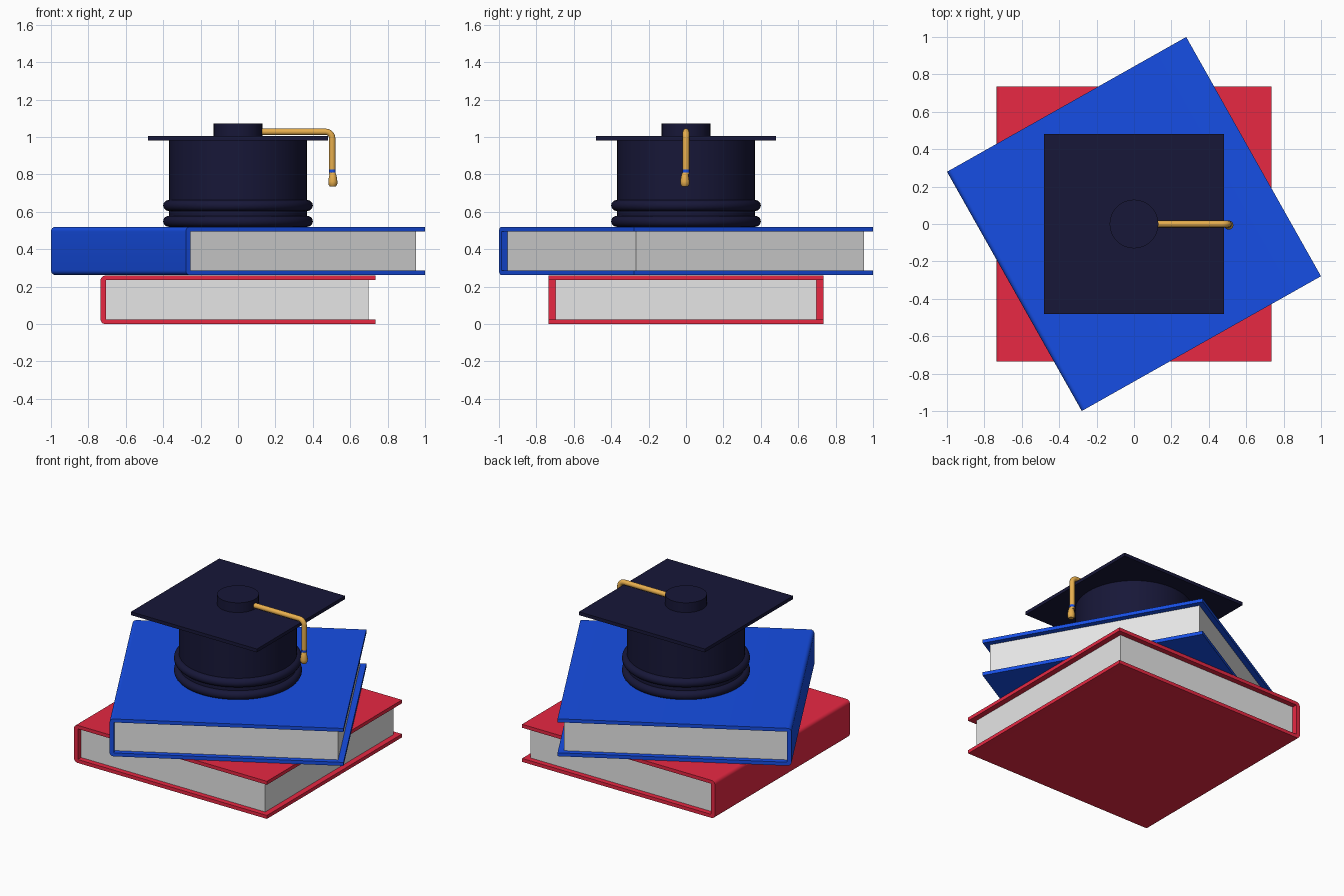
import bpy, bmesh, math
from mathutils import Matrix

if "Cube" in bpy.data.objects:
    bpy.data.objects.remove(bpy.data.objects["Cube"])


def material(name, r, g, b):
    lin = [(c / 255 / 12.92 if c < 11 else ((c / 255 + 0.055) / 1.055) ** 2.4) for c in (r, g, b)]
    m = bpy.data.materials.new(name)
    m.diffuse_color = (*lin, 1)
    m.use_nodes = True
    m.node_tree.nodes["Principled BSDF"].inputs["Base Color"].default_value = m.diffuse_color
    return m


RED = material("red cover", 232, 40, 67)
BLUE = material("blue cover", 22, 78, 229)
PAPER = material("paper", 230, 230, 230)
NAVY = material("dark navy cloth", 23, 23, 56)
GOLD = material("gold cord", 232, 175, 78)


def finish(name, bm, mat, smooth=False, rot=0):
    bmesh.ops.recalc_face_normals(bm, faces=bm.faces)
    bm.transform(Matrix.Rotation(rot, 4, 'Z'))
    me = bpy.data.meshes.new(name)
    bm.to_mesh(me)
    bm.free()
    ob = bpy.data.objects.new(name, me)
    bpy.context.collection.objects.link(ob)
    me.materials.append(mat)
    if smooth:
        bpy.ops.object.select_all(action='DESELECT')
        ob.select_set(True)
        bpy.context.view_layer.objects.active = ob
        bpy.ops.object.shade_smooth_by_angle(angle=math.radians(40))
    return ob


def box(name, lo, hi, mat, rot=0):
    bm = bmesh.new()
    bmesh.ops.create_cube(bm, size=1)
    for v in bm.verts:
        v.co = [l + (c + 0.5) * (h - l) for c, l, h in zip(v.co, lo, hi)]
    return finish(name, bm, mat, rot=rot)


def lathe(name, profile, mat, segs=64, x=0, y=0):
    """Revolve (radius, z) points round a vertical axis."""
    bm = bmesh.new()
    rings = []
    for r, z in profile:
        angles = [2 * math.pi * i / segs for i in range(segs)]
        rings.append([bm.verts.new((x + r * math.cos(a), y + r * math.sin(a), z)) for a in angles])
    for a, b in zip(rings, rings[1:]):
        for i in range(segs):
            j = (i + 1) % segs
            bm.faces.new((a[i], a[j], b[j], b[i]))
    bm.faces.new(rings[0])
    bm.faces.new(rings[-1])
    return finish(name, bm, mat, smooth=True)


def book(name, z0, z1, h, mat, rot):
    # cover: C-shaped profile with rounded spine edges, extruded along y
    t, r = 0.024, 0.026
    pts = [(h, z0)]
    for cz, start in ((z0 + r, 270), (z1 - r, 180)):
        for i in range(7):
            a = math.radians(start - 15 * i)
            pts.append((-h + r + r * math.cos(a), cz + r * math.sin(a)))
    pts += [(h, z1), (h, z1 - t), (-h + 0.028, z1 - t), (-h + 0.028, z0 + t), (h, z0 + t)]
    bm = bmesh.new()
    f = bm.faces.new([bm.verts.new((x, -h, z)) for x, z in pts])
    ext = bmesh.ops.extrude_face_region(bm, geom=[f])["geom"]
    bmesh.ops.translate(bm, vec=(0, 2 * h, 0),
                        verts=[v for v in ext if isinstance(v, bmesh.types.BMVert)])
    finish(name + "_cover", bm, mat, smooth=True, rot=rot)
    # page block
    box(name + "_pages", (-h + 0.026, -0.699, z0 + t - 0.002),
        (0.697, 0.699, z1 - t + 0.002), PAPER, rot)


book("lower_book", 0, 0.259, 0.735, RED, 0)
book("upper_book", 0.262, 0.52, 0.734, BLUE, math.radians(29.4))

# cap body, rolled bands, board and button
lathe("cap_body", [(0.368, 0.521), (0.368, 0.985)], NAVY)
for n, z in (("lower", 0.549), ("upper", 0.634)):
    band = [(0.371 + 0.029 * math.cos(a), z + 0.029 * math.sin(a))
            for a in [math.radians(-90 + 18 * i) for i in range(11)]]
    lathe("cap_" + n + "_band", band, NAVY)
box("cap_board", (-0.48, -0.48, 0.982), (0.48, 0.48, 1.005), NAVY)
lathe("cap_button", [(0.13, 1.0), (0.13, 1.072)], NAVY)

# tassel cord: bevelled curve over the board edge
X, Z, R = 0.504, 1.028, 0.035
path = [(0.11, Z)] + [(X - R + R * math.sin(a), Z - R + R * math.cos(a))
                      for a in [math.radians(15 * i) for i in range(7)]] + [(X, 0.8)]
cu = bpy.data.curves.new("tassel_cord", 'CURVE')
cu.dimensions = '3D'
cu.bevel_depth = 0.0175
cu.bevel_resolution = 3
cu.use_fill_caps = True
sp = cu.splines.new('POLY')
sp.points.add(len(path) - 1)
for p, (x, z) in zip(sp.points, path):
    p.co = (x, 0, z, 1)
cord = bpy.data.objects.new("tassel_cord", cu)
bpy.context.collection.objects.link(cord)
cu.materials.append(GOLD)

# tassel binding and rounded end
lathe("tassel_binding", [(0.0185, 0.811), (0.0185, 0.826)], BLUE, 24, X)
lathe("tassel_end", [(0.012, 0.811), (0.017, 0.803), (0.021, 0.785), (0.0245, 0.763),
                     (0.0235, 0.747), (0.016, 0.736)], GOLD, 16, X + 0.003, -0.006)
